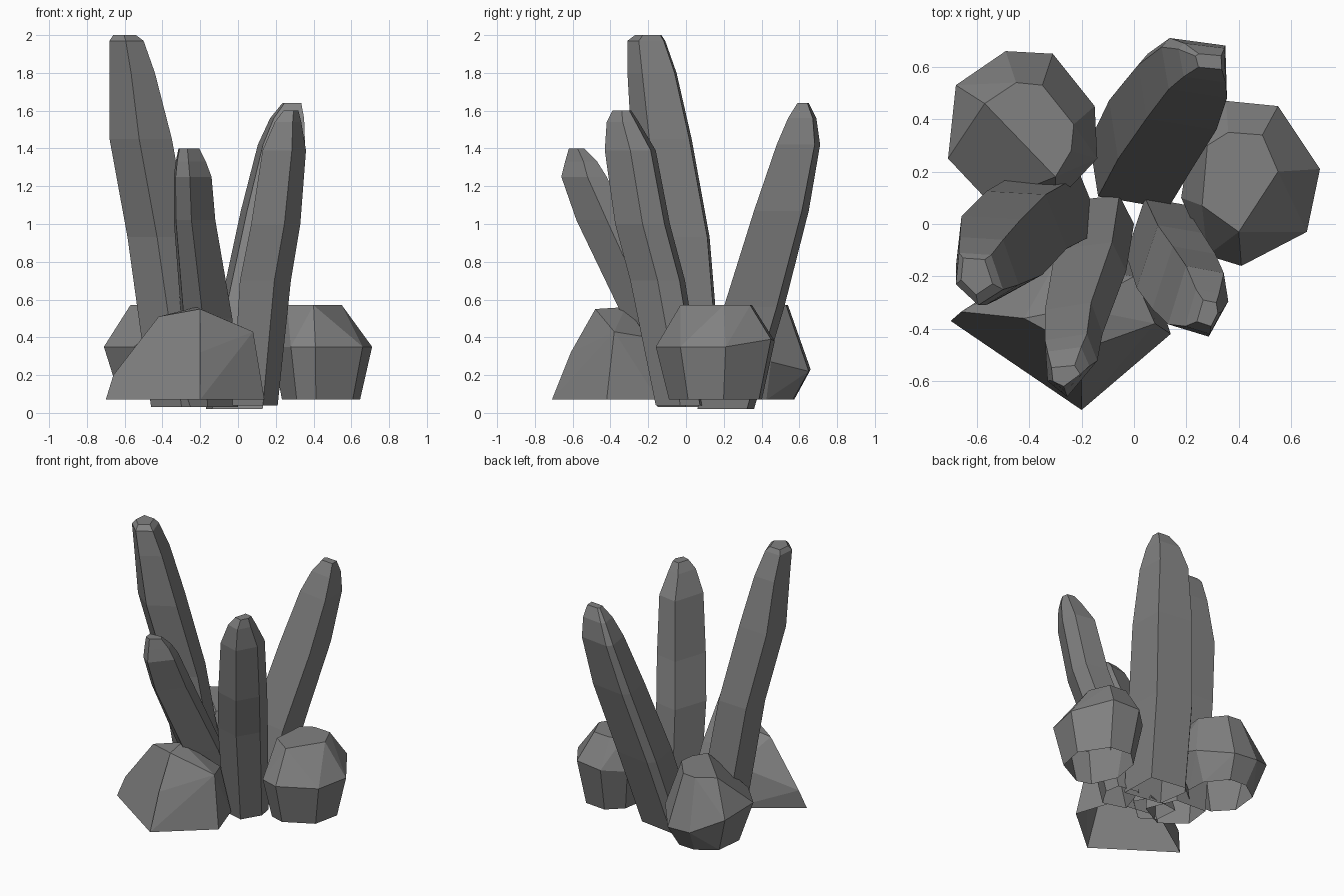
import bpy, bmesh
from math import radians

cube = bpy.data.objects.get("Cube")
if cube:
    bpy.data.objects.remove(cube, do_unlink=True)

stone = bpy.data.materials.new("stone_grey")
stone.use_nodes = True
GREY = (0.22, 0.22, 0.22, 1)
stone.diffuse_color = GREY
stone.node_tree.nodes["Principled BSDF"].inputs["Base Color"].default_value = GREY


def finish(name, bm):
    """Orient the faces, leave the underside open and make the object."""
    bmesh.ops.recalc_face_normals(bm, faces=bm.faces)
    under = [f for f in bm.faces if f.normal.z < -0.99]
    bmesh.ops.delete(bm, geom=under, context='FACES')
    mesh = bpy.data.meshes.new(name)
    bm.to_mesh(mesh)
    bm.free()
    mesh.materials.append(stone)
    obj = bpy.data.objects.new(name, mesh)
    bpy.context.collection.objects.link(obj)
    return obj


def crystal(name, section, rings):
    """Shaft lofted from a cross-section through rings of (x, y, z, half width, half depth)."""
    bm = bmesh.new()
    loops = [[bm.verts.new((x + rx * u, y + ry * v, z)) for u, v in section]
             for x, y, z, rx, ry in rings]
    count = len(section)
    for low, high in zip(loops, loops[1:]):
        for i in range(count):
            j = (i + 1) % count
            bm.faces.new((low[i], low[j], high[j], high[i]))
    bm.faces.new(loops[0][::-1])
    bm.faces.new(loops[-1])
    return finish(name, bm)


def hull(name, points):
    """Faceted stone wrapped around a few corner points."""
    bm = bmesh.new()
    for p in points:
        bm.verts.new(p)
    result = bmesh.ops.convex_hull(bm, input=bm.verts)
    spare = {g for g in result["geom_interior"] + result["geom_unused"]
             if isinstance(g, bmesh.types.BMVert)}
    bmesh.ops.delete(bm, geom=list(spare), context='VERTS')
    bmesh.ops.dissolve_limit(bm, angle_limit=radians(6), verts=bm.verts, edges=bm.edges)
    return finish(name, bm)


def boulder(name, waist, crown, foot, top=0.57, bottom=0.07):
    """Stone with a wide waist, a flat crown and a tucked-in foot."""
    cx = sum(p[0] for p in waist) / len(waist)
    cy = sum(p[1] for p in waist) / len(waist)
    points = list(waist)
    points += [(x, y, top) for x, y in crown]
    points += [(cx + (x - cx) * foot, cy + (y - cy) * foot, bottom) for x, y, z in waist]
    return hull(name, points)


# Leaning crystals
crystal("tall_crystal",
        [(-0.87, 1), (0.5, 0.92), (1, -0.4), (-0.05, -1), (-1, -0.2)], [
            (-0.29, 0.04, 0.03, 0.17, 0.16), (-0.42, -0.03, 0.93, 0.165, 0.155),
            (-0.515, -0.13, 1.45, 0.165, 0.16), (-0.56, -0.18, 1.8, 0.12, 0.13),
            (-0.59, -0.21, 1.97, 0.09, 0.1), (-0.6, -0.2, 2.0, 0.06, 0.07)])
crystal("short_front_crystal",
        [(-1, 0.8), (0.6, 1), (1, 0.15), (-0.15, -1), (-0.9, -0.5)], [
            (-0.14, -0.02, 0.03, 0.14, 0.13), (-0.165, -0.2, 0.5, 0.135, 0.13),
            (-0.23, -0.44, 1.02, 0.11, 0.14), (-0.24, -0.54, 1.25, 0.1, 0.12),
            (-0.25, -0.555, 1.33, 0.08, 0.085), (-0.26, -0.58, 1.4, 0.055, 0.04)])
crystal("left_front_crystal",
        [(1, 0), (0.85, 0.8), (-0.4, 1), (-1, -0.65), (0.35, -1)], [
            (0.09, -0.03, 0.04, 0.12, 0.13), (0.145, -0.15, 0.7, 0.135, 0.145),
            (0.2, -0.23, 1.0, 0.13, 0.145), (0.245, -0.295, 1.39, 0.115, 0.135),
            (0.265, -0.335, 1.54, 0.07, 0.085), (0.28, -0.34, 1.6, 0.04, 0.05)])
crystal("back_crystal",
        [(1, -1), (0.95, 0.75), (-0.75, 1), (-1, 0.7), (-0.78, -0.7)], [
            (-0.02, 0.21, 0.02, 0.15, 0.15), (0.06, 0.36, 0.56, 0.155, 0.16),
            (0.165, 0.505, 1.07, 0.15, 0.145), (0.23, 0.595, 1.42, 0.125, 0.115),
            (0.26, 0.615, 1.56, 0.09, 0.075), (0.285, 0.62, 1.64, 0.05, 0.03)])

# Stones around the foot
hull("front_stone", [
    (-0.7, -0.37, 0.07), (-0.2, -0.71, 0.07), (0.14, -0.42, 0.07),
    (0.05, -0.15, 0.07), (-0.3, -0.1, 0.07),
    (-0.66, -0.335, 0.2), (-0.2, -0.61, 0.32), (0.08, -0.38, 0.43),
    (0.0, -0.2, 0.4), (-0.3, -0.15, 0.35),
    (-0.42, -0.36, 0.51), (-0.2, -0.48, 0.55), (-0.22, -0.32, 0.56)])
boulder("left_stone",
        [(0.35, 0.47, 0.38), (0.55, 0.45, 0.39), (0.71, 0.21, 0.35), (0.66, -0.03, 0.35),
         (0.41, -0.16, 0.35), (0.28, -0.12, 0.35), (0.18, 0.1, 0.35), (0.22, 0.35, 0.36)],
        [(0.36, 0.35), (0.49, 0.34), (0.55, 0.2), (0.4, -0.03), (0.26, 0.07), (0.28, 0.3)],
        0.78)
boulder("back_right_stone",
        [(-0.71, 0.25, 0.35), (-0.68, 0.53, 0.32), (-0.49, 0.66, 0.23), (-0.31, 0.65, 0.22),
         (-0.15, 0.45, 0.27), (-0.14, 0.25, 0.33), (-0.3, 0.08, 0.35), (-0.55, 0.08, 0.35)],
        [(-0.57, 0.46), (-0.45, 0.54), (-0.35, 0.53), (-0.23, 0.38), (-0.24, 0.28),
         (-0.3, 0.18)],
        0.7)
